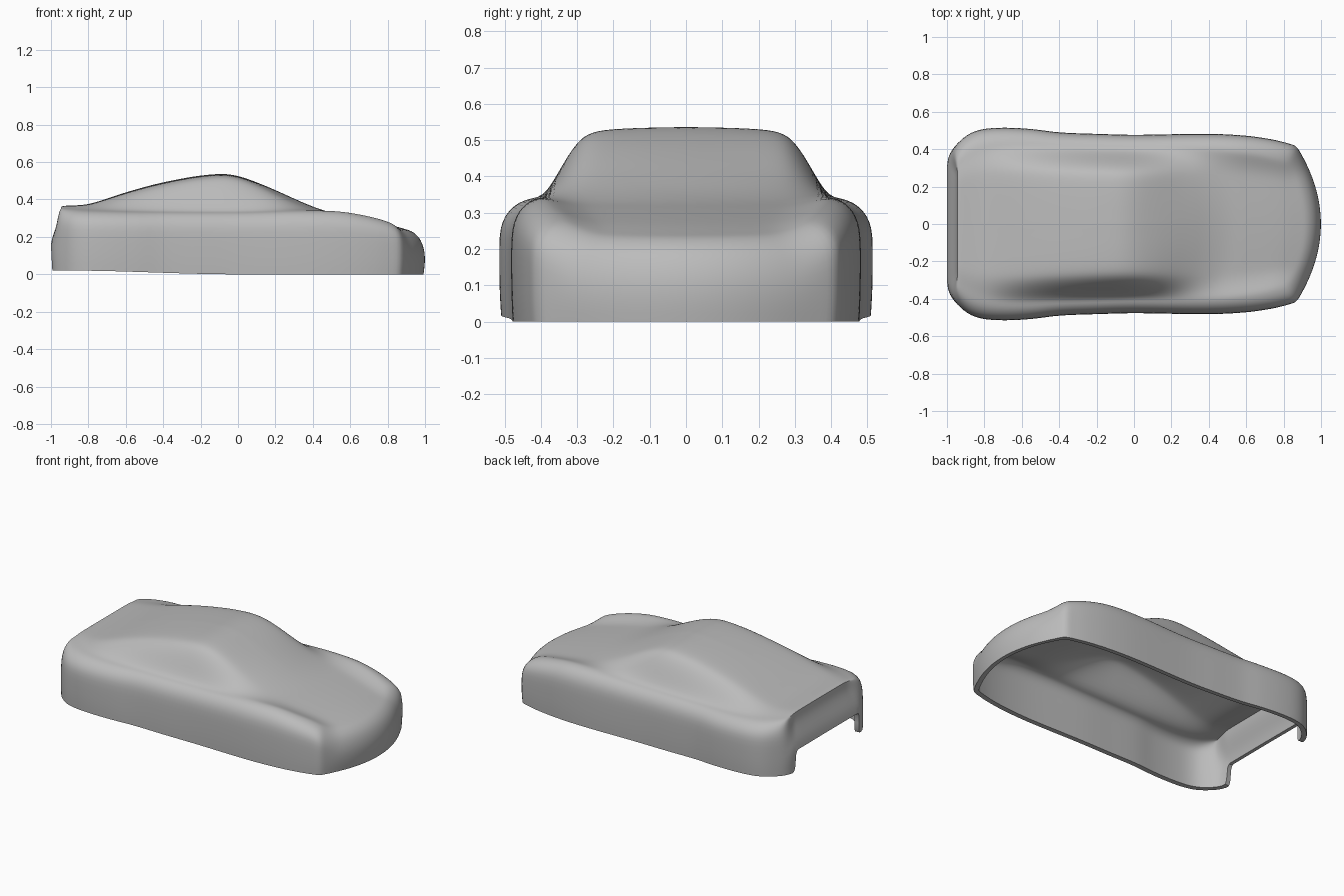
import bpy
import bmesh

cube = bpy.data.objects.get("Cube")
if cube:
    bpy.data.objects.remove(cube, do_unlink=True)


def curve(points):
    """Return a smooth function through the (position, value) points."""
    n = len(points)
    slopes = []
    for i in range(n):
        a, b = points[max(i - 1, 0)], points[min(i + 1, n - 1)]
        slopes.append((b[1] - a[1]) / (b[0] - a[0]))

    def value(x):
        x = min(max(x, points[0][0]), points[-1][0])
        i = 0
        while i < n - 2 and x > points[i + 1][0]:
            i += 1
        (xa, ya), (xb, yb) = points[i], points[i + 1]
        h = xb - xa
        t = (x - xa) / h
        blend = t * t * (3 - 2 * t)
        return (ya + (yb - ya) * blend
                + h * slopes[i] * t * (1 - t) ** 2
                - h * slopes[i + 1] * t * t * (1 - t))
    return value


def lerp(a, b, t):
    return a + (b - a) * t


def ramp(a, b, x):
    t = min(max((x - a) / (b - a), 0), 1)
    return t * t * (3 - 2 * t)


# Plan outlines: half widths of the lower body and of the upper surface
outer_side = curve([(-.965, .41), (-.9, .472), (-.82, .505), (-.7, .515), (-.55, .508),
                    (-.4, .49), (-.2, .482), (0, .477), (.4, .482), (.6, .472),
                    (.75, .45), (.865, .42)])
inner_side = curve([(-.945, .34), (-.85, .385), (-.7, .41), (-.4, .405), (0, .395),
                    (.4, .395), (.65, .37), (.82, .33)])
outer_tail = curve([(0, -1), (.3, -1), (.36, -.995), (.41, -.965)])

# Heights along the car: centre line and shoulder line
centre = curve([(-.95, .366), (-.88, .368), (-.8, .375), (-.7, .405), (-.6, .438), (-.45, .48),
                (-.3, .512), (-.2, .528), (-.08, .537), (0, .526), (.1, .492), (.2, .45),
                (.3, .405), (.4, .362), (.5, .33), (.6, .31), (.8, .268), (.9, .24)])
shoulder = curve([(-.95, .352), (-.8, .345), (-.5, .338), (0, .336), (.3, .342),
                  (.5, .34), (.6, .33), (.75, .298), (.85, .262)])
cabin = curve([(0, 1), (.4, .98), (.62, .94), (.72, .86), (.8, .67), (.88, .4),
               (.95, .14), (1, 0)])

# Wall sections, top to bottom: (outward fraction, height fraction)
side_wall = [(.25, .985), (.5, .955), (.75, .89), (.92, .8), (1, .68), (1, .45), (.99, .2), (.95, 0)]
tail_wall = [(0, .97), (.04, .92), (.12, .84), (.3, .75), (.6, .63), (.85, .52), (1, .4), (.88, 0)]
nose_wall = [(.25, .97), (.5, .9), (.7, .81), (.85, .69), (.95, .55), (1, .4), (.99, .2), (.92, 0)]

LONG, WIDE = 48, 28
NOTCH = .31


def top_point(u, v):
    y = v * .34
    x = lerp(-.945, .9 - .75 * y * y, u)
    y = v * inner_side(x)
    bow = .6 * y * y * ramp(0, .3, x)
    low = shoulder(x)
    return x, y, low + (centre(x + bow) - low) * cabin(abs(v))


def base_point(u, v):
    """Point on the outer plan outline for a border position."""
    if 0 < u < 1:
        x = lerp(-.965, .865, u)
        return x, v * outer_side(x)
    if u == 0:
        y = v * .41
        return outer_tail(abs(y)), y
    y = v * .42
    return 1 - .75 * y * y, y


bm = bmesh.new()

# Upper surface: bonnet, cabin and rear deck
grid = [[bm.verts.new(top_point(i / LONG, 2 * j / WIDE - 1)) for j in range(WIDE + 1)]
        for i in range(LONG + 1)]
for i in range(LONG):
    for j in range(WIDE):
        bm.faces.new((grid[i][j], grid[i + 1][j], grid[i + 1][j + 1], grid[i][j + 1]))

# Walls: carry the border of the upper surface outward and down
border = [(i, 0) for i in range(LONG)] + [(LONG, j) for j in range(WIDE)]
border += [(LONG - i, WIDE) for i in range(LONG)] + [(0, WIDE - j) for j in range(WIDE)]
rings = [[grid[i][j] for i, j in border]]
for row in range(len(side_wall)):
    ring = []
    for i, j in border:
        u, v = i / LONG, 2 * j / WIDE - 1
        top = grid[i][j].co
        bx, by = base_point(u, v)
        tail = ramp(1.05, .8, abs(v)) if i == 0 else 0
        nose = ramp(1.1, .7, abs(v)) if i == LONG else 0
        out, up = side_wall[row]
        for weight, wall in ((tail, tail_wall), (nose, nose_wall)):
            out = lerp(out, wall[row][0], weight)
            up = lerp(up, wall[row][1], weight)
        floor = .02 * ramp(0, -.9, bx)
        ring.append(bm.verts.new((lerp(top.x, bx, out), lerp(top.y, by, out),
                                  lerp(floor, top.z, up))))
    rings.append(ring)

count = len(border)
for row in range(len(rings) - 1):
    for k in range(count):
        m = (k + 1) % count
        upper, lower = rings[row], rings[row + 1]
        # Opening under the tail panel
        at_tail = border[k][0] == 0 and border[m][0] == 0
        middle = abs(lower[k].co.y + lower[m].co.y) / 2
        if row == len(rings) - 2 and at_tail and middle < NOTCH:
            continue
        bm.faces.new((upper[k], lower[k], lower[m], upper[m]))

# Drop vertices left unused by the opening
bmesh.ops.delete(bm, geom=[v for v in bm.verts if not v.link_faces], context='VERTS')
bmesh.ops.recalc_face_normals(bm, faces=bm.faces)
if sum(f.normal.z * f.calc_area() for f in bm.faces) < 0:
    bmesh.ops.reverse_faces(bm, faces=bm.faces)

mesh = bpy.data.meshes.new("body_shell")
bm.to_mesh(mesh)
bm.free()
body = bpy.data.objects.new("body_shell", mesh)
bpy.context.collection.objects.link(body)

# Plain grey finish
grey = bpy.data.materials.new("plain_grey")
grey.use_nodes = True
colour = (.5, .5, .5, 1)
grey.diffuse_color = colour
grey.node_tree.nodes["Principled BSDF"].inputs["Base Color"].default_value = colour
mesh.materials.append(grey)

# Smooth the skin and give the shell its thickness
smooth = body.modifiers.new("smooth_skin", 'SUBSURF')
smooth.levels = smooth.render_levels = 1
shell = body.modifiers.new("shell_thickness", 'SOLIDIFY')
shell.thickness = .03
shell.offset = -1

bpy.context.view_layer.objects.active = body
body.select_set(True)
for modifier in ("smooth_skin", "shell_thickness"):
    bpy.ops.object.modifier_apply(modifier=modifier)
bpy.ops.object.shade_smooth_by_angle(angle=.7)
